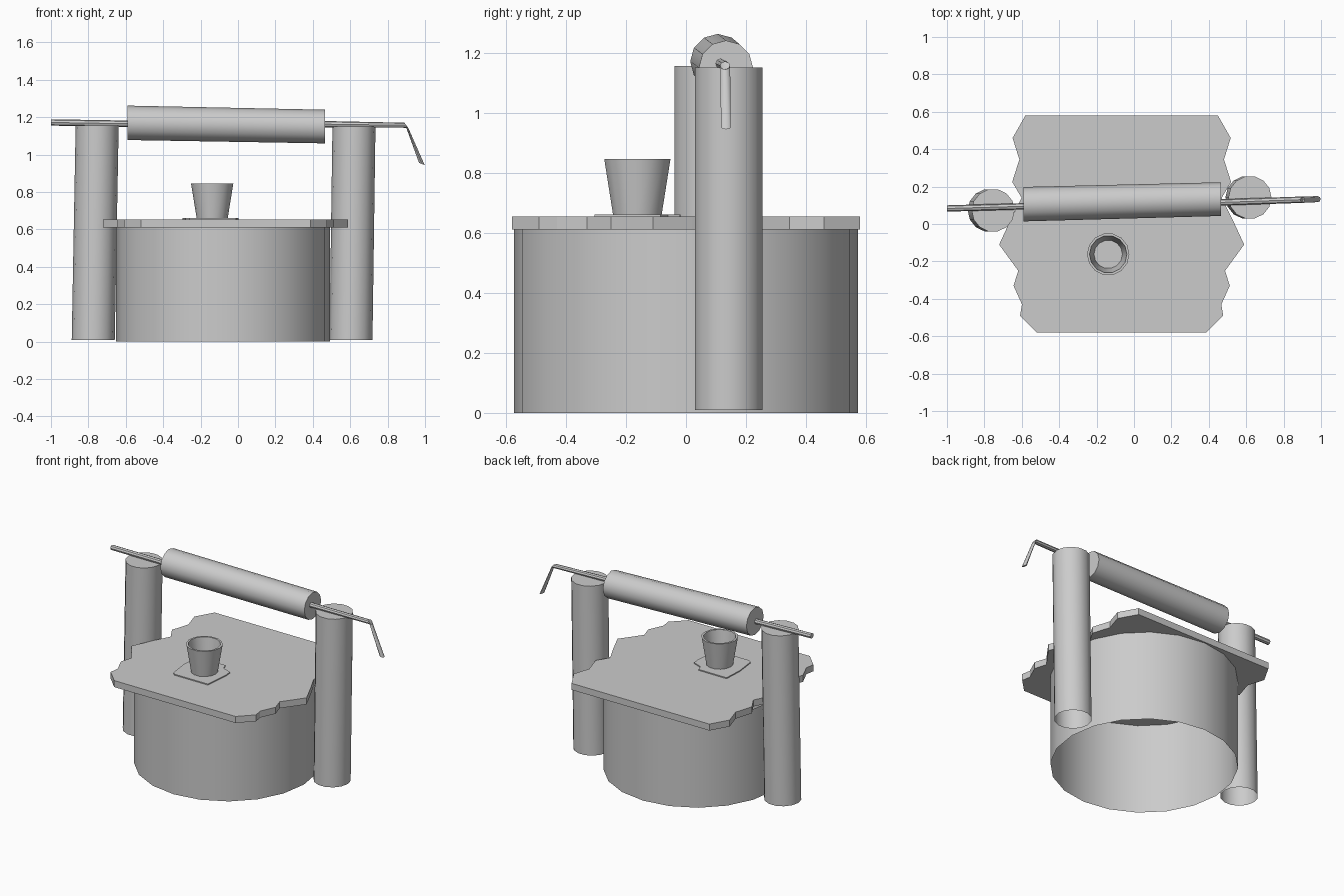
import bpy, bmesh
from math import cos, sin, pi
from mathutils import Vector

if "Cube" in bpy.data.objects:
    bpy.data.objects.remove(bpy.data.objects["Cube"])


def make(name, verts, faces, smooth=True):
    me = bpy.data.meshes.new(name)
    me.from_pydata([tuple(v) for v in verts], [], faces)
    bm = bmesh.new()
    bm.from_mesh(me)
    bmesh.ops.recalc_face_normals(bm, faces=bm.faces)
    bm.to_mesh(me)
    bm.free()
    ob = bpy.data.objects.new(name, me)
    bpy.context.collection.objects.link(ob)
    if smooth:
        bpy.ops.object.select_all(action='DESELECT')
        ob.select_set(True)
        bpy.context.view_layer.objects.active = ob
        bpy.ops.object.shade_smooth_by_angle(angle=0.7)
    return ob


def skin(name, rings, cap_start=True, cap_end=True):
    """Join rings of equal size with quads, optionally capping the ends."""
    n = len(rings[0])
    verts = [v for r in rings for v in r]
    faces = [(k * n + i, k * n + (i + 1) % n, (k + 1) * n + (i + 1) % n, (k + 1) * n + i)
             for k in range(len(rings) - 1) for i in range(n)]
    if cap_start:
        faces.append(tuple(reversed(range(n))))
    if cap_end:
        faces.append(tuple(range(len(verts) - n, len(verts))))
    return make(name, verts, faces)


def ring_z(x, y, z, r, n):
    return [Vector((x + r * cos(2 * pi * i / n), y + r * sin(2 * pi * i / n), z))
            for i in range(n)]


def ring_x(c, r, n, tilt=0.0):
    """Ring facing +x, leaning towards -z by tilt radians."""
    return [Vector((c[0] - r * sin(2 * pi * i / n) * sin(tilt),
                    c[1] + r * cos(2 * pi * i / n),
                    c[2] + r * sin(2 * pi * i / n) * cos(tilt))) for i in range(n)]


def slab(name, outline, z0, z1):
    ob = skin(name, [[Vector((x, y, z)) for x, y in outline] for z in (z0, z1)])
    for p in ob.data.polygons:
        p.use_smooth = False
    return ob


# round well wall, open underneath
skin("well_wall", [ring_z(-0.08, 0, z, 0.572, 20) for z in (0, 0.612)], False, False)

# plank cover with ragged ends, mirrored left to right
half = [(0.515, 0.58), (0.583, 0.46), (0.547, 0.345), (0.585, 0.225), (0.535, 0.14),
        (0.595, 0.02), (0.655, -0.11), (0.553, -0.25), (0.578, -0.33),
        (0.533, -0.43), (0.543, -0.49), (0.453, -0.58)]
cx = -0.066
outline = [(cx - w, y) for w, y in half] + [(cx + w, y) for w, y in reversed(half)]
slab("well_cover", outline, 0.61, 0.654)

# slightly leaning posts, open underneath
for name, xb, xt, y, top in (("left_post", -0.774, -0.753, 0.073, 1.155),
                             ("right_post", 0.604, 0.62, 0.142, 1.15)):
    skin(name, [ring_z(xb, y, 0.01, 0.115, 14), ring_z(xt, y, top, 0.115, 14)], False, True)

# rope drum
skin("drum", [ring_x((-0.59, 0.106, 1.17), 0.092, 12),
              ring_x((0.465, 0.133, 1.15), 0.09, 12)])

# axle and bent crank handle
skin("axle_left", [ring_x((-1.0, 0.083, 1.172), 0.017, 8),
                   ring_x((-0.58, 0.095, 1.165), 0.017, 8)])
skin("crank", [ring_x((0.45, 0.115, 1.163), 0.017, 8),
               ring_x((0.9, 0.13, 1.157), 0.017, 8, 0.65),
               ring_x((0.983, 0.133, 0.95), 0.016, 8, 1.2)])

# cloth under the bucket
slab("cloth", [(-0.29, -0.018), (-0.08, -0.02), (-0.065, -0.06), (0.0, -0.085),
               (0.004, -0.13), (-0.012, -0.305), (-0.26, -0.305), (-0.28, -0.29),
               (-0.297, -0.15)], 0.653, 0.661)

# bucket with a thin wall and an inner floor
profile = [(0.083, 0.66), (0.113, 0.845), (0.1, 0.845), (0.076, 0.672)]
skin("bucket", [ring_z(-0.138, -0.162, z, r, 14) for r, z in profile])
